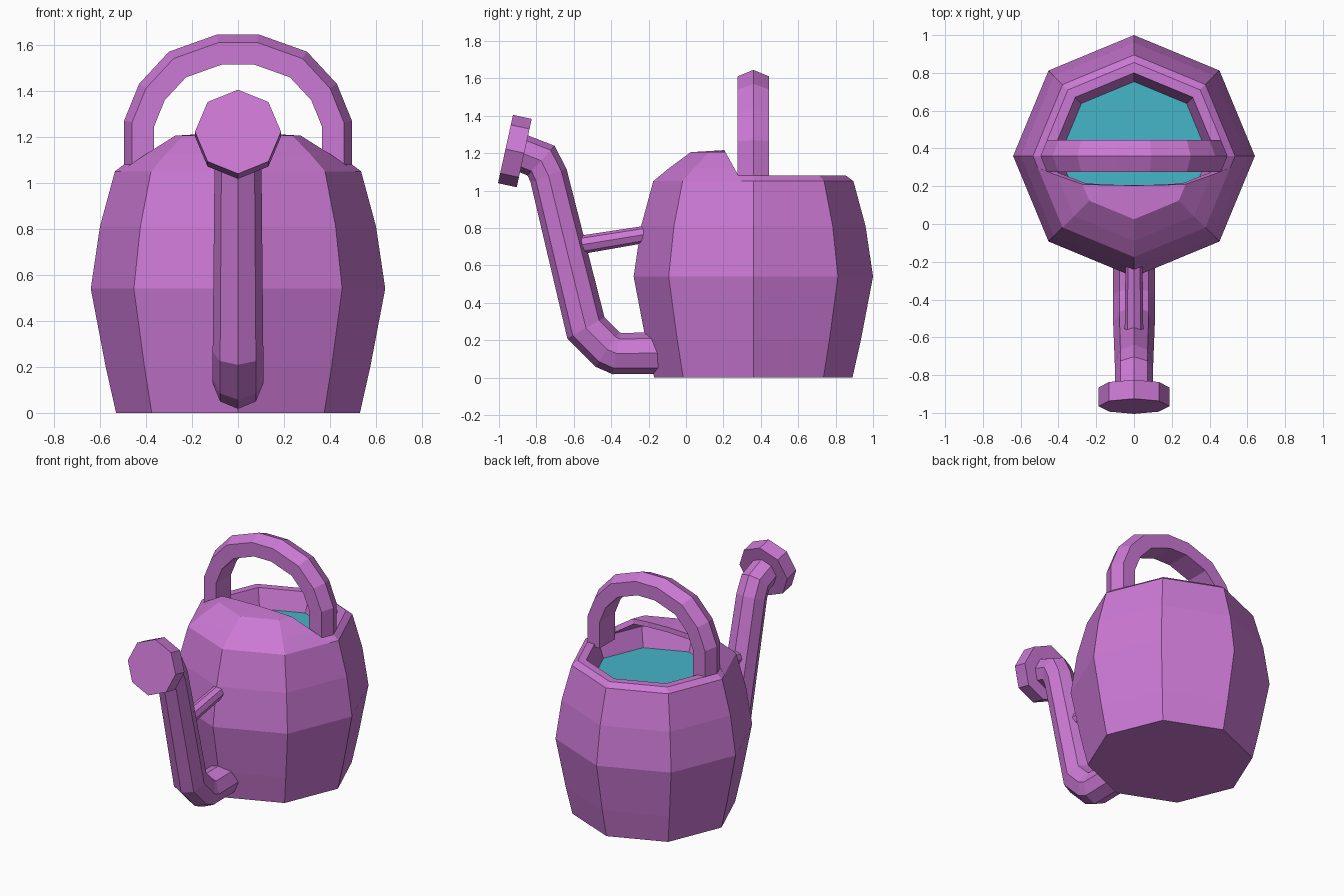
import bpy, bmesh, math
from mathutils import Vector

if "Cube" in bpy.data.objects:
    bpy.data.objects.remove(bpy.data.objects["Cube"])

CY = 0.36  # body axis in y


def material(name, color):
    m = bpy.data.materials.new(name)
    m.diffuse_color = color
    m.use_nodes = True
    m.node_tree.nodes["Principled BSDF"].inputs["Base Color"].default_value = m.diffuse_color
    return m


PURPLE = material("purple_paint", (0.60, 0.19, 0.66, 1))
TEAL = material("water_teal", (0.06, 0.46, 0.58, 1))


def skin(rings, cap_start=True, cap_end=True):
    """Bridge equal-length rings of points into a bmesh."""
    bm = bmesh.new()
    rows = [[bm.verts.new(p) for p in r] for r in rings]
    n = len(rows[0])
    for a, b in zip(rows, rows[1:]):
        for i in range(n):
            j = (i + 1) % n
            bm.faces.new((a[i], a[j], b[j], b[i]))
    if cap_start:
        bm.faces.new(rows[0][::-1])
    if cap_end:
        bm.faces.new(rows[-1])
    return bm


def finish(bm, name, mat=PURPLE, fix_normals=True):
    if fix_normals:
        bmesh.ops.recalc_face_normals(bm, faces=bm.faces[:])
    me = bpy.data.meshes.new(name)
    bm.to_mesh(me)
    bm.free()
    me.materials.append(mat)
    ob = bpy.data.objects.new(name, me)
    bpy.context.collection.objects.link(ob)
    return ob


def octagon(r, z):
    return [(r * math.cos(k * math.pi / 4), CY + r * math.sin(k * math.pi / 4), z)
            for k in range(8)]


def circle(r, n=8):
    return [(r * math.cos(k * math.tau / n), r * math.sin(k * math.tau / n)) for k in range(n)]


def sweep(name, path, sections, b):
    """Sweep (normal, binormal) sections along a planar path with mitred corners."""
    path, b = [Vector(p) for p in path], Vector(b)
    rings = []
    for i, p in enumerate(path):
        t0 = (p - path[max(i - 1, 0)]).normalized()
        t1 = (path[min(i + 1, len(path) - 1)] - p).normalized()
        t = (t0 + t1).normalized()
        n = b.cross(t) / max(t.dot(t1 if t1.length else t0), 0.5)
        rings.append([p + n * u + b * v for u, v in sections[i]])
    return finish(skin(rings), name)


# Body: barrel with chamfered rim and recessed inner wall
profile = [(0.53, 0), (0.575, 0.2), (0.64, 0.54), (0.60, 0.81), (0.535, 1.05),
           (0.495, 1.08), (0.44, 1.08), (0.39, 0.94)]
finish(skin([octagon(r, z) for r, z in profile]), "body")

# Water surface
bm = bmesh.new()
bm.faces.new([bm.verts.new(p) for p in octagon(0.394, 0.95)])
finish(bm, "water", TEAL, fix_normals=False)

# Hood: stepped dome over the front of the opening, cut by a slanted plane
bm = skin([octagon(r, z) for r, z in [(0.535, 1.05), (0.45, 1.12), (0.335, 1.205), (0.14, 1.217)]],
          cap_start=False)
bmesh.ops.recalc_face_normals(bm, faces=bm.faces[:])
bmesh.ops.bisect_plane(bm, geom=bm.verts[:] + bm.edges[:] + bm.faces[:],
                       plane_co=(0, 0.205, 1.215), plane_no=(0, 0.135, 0.075),
                       clear_outer=True)
for f in bm.faces:
    f.normal_update()
if sum(f.normal.z * f.calc_area() for f in bm.faces) < 0:
    bmesh.ops.reverse_faces(bm, faces=bm.faces[:])
hood = finish(bm, "hood", fix_normals=False)
mod = hood.modifiers.new("thickness", "SOLIDIFY")
mod.thickness = 0.035
mod.offset = -1

# Handle: arch with a ridged outer face
half = [(0.495, 1.06), (0.495, 1.27), (0.43, 1.43), (0.30, 1.57), (0.09, 1.645)]
arch = half + [(-x, z) for x, z in reversed(half)]
ridge = [(0, 0), (-0.035, 0.085), (-0.13, 0.085), (-0.13, -0.085), (-0.035, -0.085)]
sweep("handle", [(x, CY, z) for x, z in arch], [ridge] * len(arch), (0, 1, 0))

# Spout: bent octagonal tube
spout = [(-0.10, 0.13), (-0.25, 0.13), (-0.37, 0.128), (-0.42, 0.15), (-0.535, 0.265),
         (-0.735, 1.08), (-0.775, 1.16), (-0.89, 1.205)]
radii = [0.11] * 5 + [0.102, 0.10, 0.10]
sweep("spout", [(0, y, z) for y, z in spout], [circle(r) for r in radii], (1, 0, 0))

# Sprinkler head at the spout tip
sweep("spout_head", [(0, -0.865, 1.20), (0, -0.965, 1.222)], [circle(0.187)] * 2, (1, 0, 0))

# Brace between body and spout
sweep("spout_brace", [(0, -0.19, 0.77), (0, -0.62, 0.70)], [circle(0.045), circle(0.05)], (1, 0, 0))
